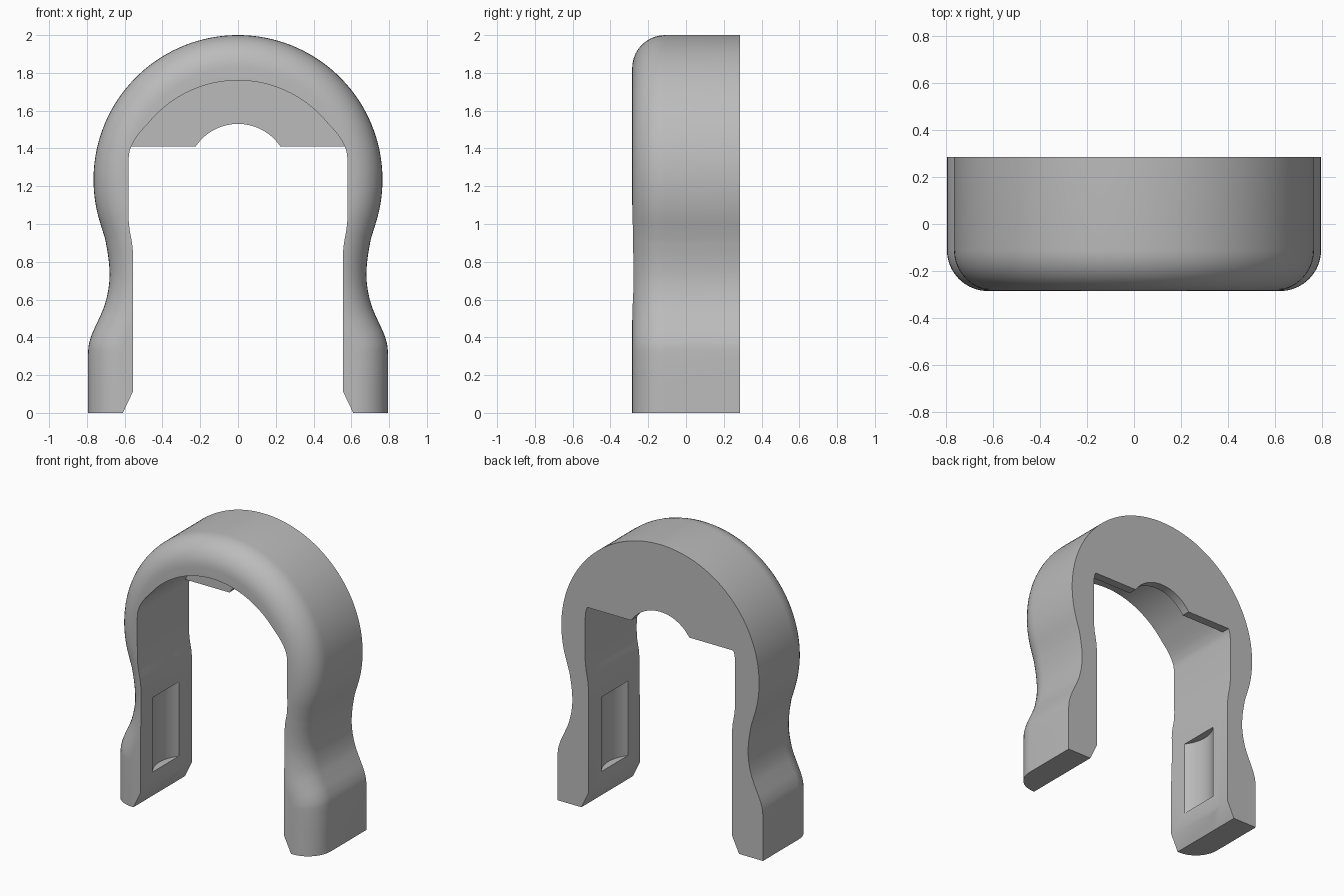
import bpy, bmesh, math
from mathutils import Vector

cube = bpy.data.objects.get("Cube")
if cube:
    bpy.data.objects.remove(cube)

HALF = 0.285      # half depth
ROUND = 0.175     # radius of the rounded outer front edge
PLATE_Z = 1.41    # lower edge of the back plate
PLATE_Y = 0.225   # front side of the back plate

grey = bpy.data.materials.new("mid grey")
grey.use_nodes = True
grey.diffuse_color = (0.5, 0.5, 0.5, 1)
grey.node_tree.nodes["Principled BSDF"].inputs["Base Color"].default_value = (0.5, 0.5, 0.5, 1)


def smooth_path(points, steps=6):
    """Catmull-Rom curve through 2D points."""
    p = [Vector(q) for q in points]
    p = [2 * p[0] - p[1]] + p + [2 * p[-1] - p[-2]]
    out = []
    for a, b, c, d in zip(p, p[1:], p[2:], p[3:]):
        for i in range(steps):
            t = i / steps
            out.append(0.5 * (2 * b + (c - a) * t + (2 * a - 5 * b + 4 * c - d) * t * t
                              + (3 * b - a - 3 * c + d) * t ** 3))
    return out + [p[-2]]


def arc(cx, cz, r, start, end, steps):
    angles = [start + (end - start) * i / steps for i in range(steps + 1)]
    return [Vector((cx + r * math.cos(a), cz + r * math.sin(a))) for a in angles]


def mirrored(half):
    """Complete a right-hand path that ends on the centre line."""
    return half + [Vector((-p.x, p.y)) for p in reversed(half[:-1])]


def loft(name, rings):
    """Closed solid through matching rings of 3D points."""
    bm = bmesh.new()
    rows = [[bm.verts.new(p) for p in ring] for ring in rings]
    for a, b in zip(rows, rows[1:]):
        for i in range(len(a)):
            j = (i + 1) % len(a)
            bm.faces.new((a[i], a[j], b[j], b[i]))
    bm.faces.new(rows[0])
    bm.faces.new(rows[-1])
    bmesh.ops.recalc_face_normals(bm, faces=bm.faces)
    mesh = bpy.data.meshes.new(name)
    bm.to_mesh(mesh)
    bm.free()
    mesh.materials.append(grey)
    obj = bpy.data.objects.new(name, mesh)
    bpy.context.collection.objects.link(obj)
    return obj


def prism(name, profile, y0, y1):
    return loft(name, [[(p.x, y, p.y) for p in profile] for y in (y0, y1)])


def cut(target, cutter):
    mod = target.modifiers.new("cut", 'BOOLEAN')
    mod.operation = 'DIFFERENCE'
    mod.solver = 'EXACT'
    mod.object = cutter
    bpy.context.view_layer.objects.active = target
    bpy.ops.object.modifier_apply(modifier=mod.name)
    bpy.data.objects.remove(cutter)


# Outer outline: straight foot, waist, then round crown
foot = [Vector((0.795, 0)), Vector((0.795, 0.15))]
waist = smooth_path([(0.795, 0.3), (0.79, 0.36), (0.772, 0.42), (0.74, 0.49), (0.708, 0.565),
                     (0.687, 0.65), (0.68, 0.73), (0.686, 0.82), (0.703, 0.92)], 4)
crown = arc(0, 1.235, 0.765, -0.312, math.pi / 2, 40)
outline = mirrored(foot + waist + crown)

# Inward normals along the outline
normals = []
for i, p in enumerate(outline):
    d = outline[min(i + 1, len(outline) - 1)] - outline[max(i - 1, 0)]
    normals.append(Vector((-d.y, d.x)).normalized())
normals[0], normals[-1] = Vector((-1, 0)), Vector((1, 0))

# Solid body with a rounded front edge
rings = [[(p.x, HALF, p.y) for p in outline]]
for k in range(11):
    a = k / 10 * math.pi / 2
    inset = ROUND * (1 - math.cos(a))
    y = -HALF + ROUND * (1 - math.sin(a))
    rings.append([(p.x + n.x * inset, y, p.y + n.y * inset) for p, n in zip(outline, normals)])
body = loft("clip_body", rings)

# Arched opening with chamfered feet
legs = [Vector(p) for p in ((0.665, -0.115), (0.555, 0.115), (0.555, 0.84), (0.561, 0.9),
                            (0.574, 0.97), (0.58, 1.03))]
shoulder = smooth_path([(0.58, 1.34), (0.575, 1.38), (0.565, PLATE_Z), (0.545, 1.449),
                        (0.515, 1.49)], 4)
arch = arc(0, 1.15, 0.61, math.acos(0.47 / 0.61), math.pi / 2, 20)
cut(body, prism("arch_cutter", mirrored(legs + shoulder + arch), -0.5, PLATE_Y))

# Lower opening behind it leaves a thin back plate with a round notch
notch = arc(0, 1.26, 0.27, math.asin((PLATE_Z - 1.26) / 0.27), math.pi / 2, 14)
lower = [p for p in shoulder if p.y <= PLATE_Z + 1e-5]
cut(body, prism("plate_cutter", mirrored(legs + lower + notch), 0.1, 0.5))

# Curved pocket in the inner side of each leg
sweep = math.asin(0.145 / 0.235)
for side in (1, -1):
    curve = arc(0.37, -0.005, 0.235, -sweep, sweep, 14)
    profile = [Vector((0.5, -0.15))] + curve + [Vector((0.5, 0.14))]
    cut(body, loft("pocket_cutter", [[(side * p.x, p.y, z) for p in profile] for z in (0.21, 0.73)]))

bpy.ops.object.select_all(action='DESELECT')
body.select_set(True)
bpy.context.view_layer.objects.active = body
bpy.ops.object.shade_smooth_by_angle(angle=math.radians(30))
